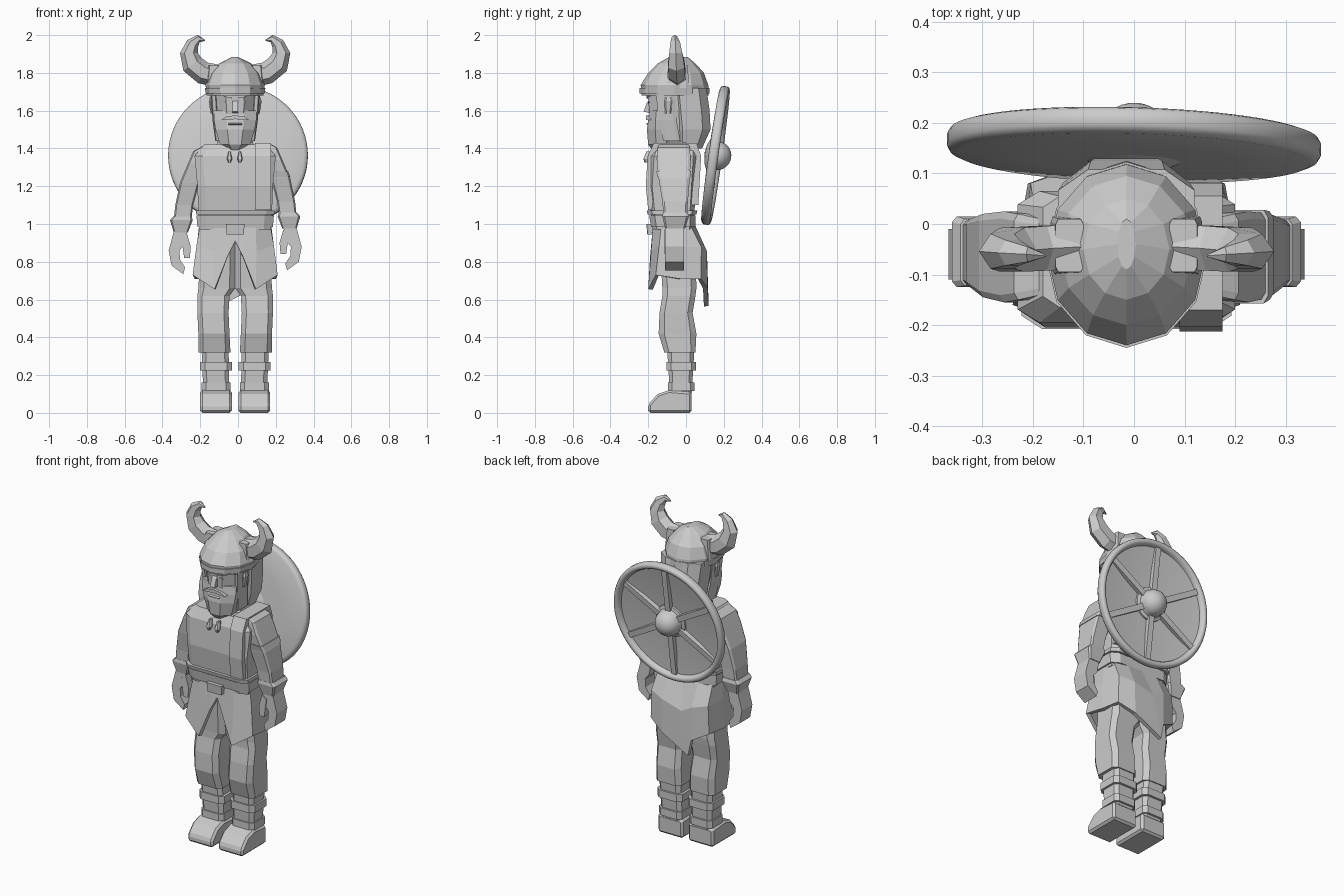
import bpy, bmesh, math
from mathutils import Vector, Matrix

cube = bpy.data.objects.get("Cube")
if cube:
    bpy.data.objects.remove(cube, do_unlink=True)

CX = -0.015  # centre line of the figure

stone = bpy.data.materials.new("plain grey")
stone.use_nodes = True
GREY = (0.6, 0.6, 0.6, 1)
stone.diffuse_color = GREY
stone.node_tree.nodes["Principled BSDF"].inputs["Base Color"].default_value = GREY


def finish(name, bm, smooth=False):
    bmesh.ops.recalc_face_normals(bm, faces=bm.faces)
    mesh = bpy.data.meshes.new(name)
    bm.to_mesh(mesh)
    bm.free()
    mesh.materials.append(stone)
    obj = bpy.data.objects.new(name, mesh)
    bpy.context.collection.objects.link(obj)
    if smooth:
        bpy.ops.object.select_all(action='DESELECT')
        obj.select_set(True)
        bpy.context.view_layer.objects.active = obj
        bpy.ops.object.shade_smooth_by_angle(angle=math.radians(50))
    return obj


def loft(name, rings, caps=True):
    """Skin a list of equally sized rings of points."""
    bm = bmesh.new()
    rows = [[bm.verts.new(p) for p in ring] for ring in rings]
    count = len(rows[0])
    for a, b in zip(rows, rows[1:]):
        for i in range(count):
            j = (i + 1) % count
            bm.faces.new((a[i], a[j], b[j], b[i]))
    if caps:
        bm.faces.new(rows[0])
        bm.faces.new(rows[-1])
    return finish(name, bm)


def stack(name, sections, side=1, cut=0.2, lift=0):
    """Loft of chamfered boxes; each section is z, x0, x1, y0, y1."""
    rings = []
    for z, x0, x1, y0, y1 in sections:
        cx, cy = (x1 - x0) * cut, (y1 - y0) * cut
        outline = [(x0 + cx, y0), (x1 - cx, y0), (x1, y0 + cy), (x1, y1 - cy),
                   (x1 - cx, y1), (x0 + cx, y1), (x0, y1 - cy), (x0, y0 + cy)]
        rings.append([(CX + side * x, y, z + lift) for x, y in outline])
    return loft(name, rings)


def centred(name, sections, cut=0.25):
    return stack(name, [(z, -x, x, y0, y1) for z, x, y0, y1 in sections], cut=cut)


def prism(name, profile, low, high, axis, side=1, lift=0):
    """Extrude a flat profile along x (profile in y,z) or y (profile in x,z)."""
    def place(p, d):
        x, y = (d, p[0]) if axis == "x" else (p[0], d)
        return (CX + side * x, y, p[1] + lift)
    return loft(name, [[place(p, d) for p in profile] for d in (low, high)])


def ellipse(z, rx, y0, y1, sides=12):
    angles = [math.tau * i / sides for i in range(sides)]
    return [(CX + rx * math.sin(a), (y0 + y1) / 2 - (y1 - y0) / 2 * math.cos(a), z)
            for a in angles]


# Legs, wraps and shoes
for side, label in ((-1, "right"), (1, "left")):
    shoe = prism(label + "_shoe", [(-.2, 0), (-.2, .045), (-.15, .1), (-.09, .12), (.03, .11), (.03, 0)],
                 .018, .185, "x", side)
    rounding = shoe.modifiers.new("worn edges", 'BEVEL')
    rounding.width = .012
    rounding.segments = 1
    stack(label + "_shin", [(.1, .03, .168, -.085, .03), (.34, .035, .178, -.1, .045)], side, .15)
    stack(label + "_trouser", [(.32, .025, .195, -.115, .05), (.42, .03, .195, -.145, .055),
                               (.53, .035, .2, -.14, .035), (.62, .03, .2, -.125, .05),
                               (.66, .0, .195, -.125, .055), (.9, 0, .18, -.14, .05)], side, .15)
    for z, grow in ((.225, .014), (.115, .006)):
        stack(label + "_leg_wrap", [(h, .032 - grow, .172 + grow, -.09 - grow, .038 + grow)
                                    for h in (z, z + .045)], side, .15)

# Skirt: half of the hem and waist, front centre to back centre
hem = [(0, -.18, .91), (.04, -.19, .83), (.11, -.2, .655), (.225, -.16, .73),
       (.215, -.03, .71), (.195, .08, .71), (.1, .115, .66), (-.08, .12, .565)]
waist = [(0, -.175), (.04, -.175), (.11, -.175), (.185, -.13),
         (.19, -.05), (.18, .02), (.1, .045), (0, .045)]


def wrap(half):
    other = [(-x, y, z) for x, y, z in half[-2:0:-1]]
    return [(CX + x, y, z) for x, y, z in half + other]


middle = [(h[0] * .4 + w[0] * .62, h[1] * .4 + w[1] * .6 + (.037 if h[1] > 0 else 0),
           h[2] * .4 + .594) for h, w in zip(hem, waist)]
skirt = loft("tunic_skirt", [wrap(hem), wrap(middle), wrap([(x, y, 1.0) for x, y in waist])],
             caps=False)
thick = skirt.modifiers.new("cloth thickness", 'SOLIDIFY')
thick.thickness = 0.025
thick.offset = -1

# Torso, belt and buckle
centred("torso", [(.97, .19, -.175, .04), (1.07, .195, -.19, .045), (1.2, .2, -.205, .055),
                  (1.36, .215, -.195, .065), (1.42, .165, -.165, .055)], cut=.1)
centred("belt", [(.985, .2, -.185, .05), (1.045, .205, -.195, .05)], cut=.12)
centred("chest_hem", [(1.05, .208, -.203, .055), (1.072, .208, -.208, .06)], cut=.1)
centred("buckle", [(.945, .045, -.205, -.17), (1.0, .05, -.21, -.17)], cut=.05)
centred("collar", [(1.38, .13, -.16, .05), (1.435, .09, -.13, .04)])
prism("shoulder_strap", [(-.2, 1.075), (-.213, 1.2), (-.203, 1.36), (-.17, 1.43), (.055, 1.43),
                         (.08, 1.36), (.065, 1.1), (.02, 1.1), (0, 1.38), (-.15, 1.38),
                         (-.18, 1.075)], .105, .19, "x")
for x in (-.03, .025):
    stack("collar_tassel", [(1.325, x - .006, x + .006, -.22, -.2),
                            (1.345, x - .014, x + .014, -.225, -.195),
                            (1.385, x - .005, x + .005, -.21, -.18)])

# Arms, cuffs and curled hands
for side, label, lift in ((-1, "right", 0), (1, "left", .02)):
    stack(label + "_arm", [(1.0, .235, .328, -.118, .005), (1.1, .222, .317, -.125, .01),
                           (1.22, .19, .292, -.145, .02), (1.32, .15, .25, -.155, .025),
                           (1.385, .13, .222, -.15, .02), (1.41, .12, .175, -.14, .01)],
          side, cut=.08, lift=lift)
    stack(label + "_cuff", [(.955, .25, .325, -.11, -.005), (1.02, .225, .345, -.125, .015),
                            (1.04, .23, .328, -.122, .01)], side, cut=.08, lift=lift)
    prism(label + "_hand", [(.255, .97), (.325, .96), (.352, .86), (.337, .78), (.275, .735),
                            (.265, .77), (.292, .81), (.295, .86), (.27, .89)],
          -.11, -.01, "y", side, lift)
    prism(label + "_thumb", [(.255, .95), (.285, .93), (.27, .82), (.24, .82), (.235, .88)],
          -.115, -.07, "y", side, lift)
stack("left_sleeve_edge", [(1.25, .185, .292, -.15, .025), (1.28, .175, .28, -.157, .028)], cut=.08)

# Head, hair and beard
centred("head", [(1.4, .07, -.13, .03), (1.5, .095, -.185, .04), (1.6, .113, -.195, .05),
                 (1.72, .125, -.205, .06)], cut=.3)
centred("hair", [(1.4, .085, -.05, .085), (1.5, .113, -.06, .13), (1.6, .125, -.07, .125),
                 (1.72, .135, -.08, .108)], cut=.22)
centred("beard", [(1.385, .035, -.175, -.08), (1.42, .08, -.2, -.06), (1.5, .104, -.207, -.06),
                  (1.55, .112, -.2, -.07), (1.6, .114, -.19, -.08)], cut=.3)
prism("nose", [(-.18, 1.68), (-.208, 1.64), (-.225, 1.595), (-.18, 1.585)], -.015, .015, "x")
prism("lower_lip", [(-.19, 1.54), (-.213, 1.53), (-.19, 1.515)], -.035, .035, "x")
for side, label in ((-1, "right"), (1, "left")):
    prism(label + "_moustache", [(0, 1.575), (.045, 1.57), (.075, 1.55), (.045, 1.552), (0, 1.555)],
          -.213, -.17, "y", side)
    prism(label + "_brow", [(.018, 1.665), (.06, 1.675), (.06, 1.69), (.018, 1.682)],
          -.209, -.17, "y", side)
    prism(label + "_eye", [(.025, 1.645), (.042, 1.638), (.055, 1.645), (.042, 1.651)],
          -.202, -.18, "y", side)
    stack(label + "_ear", [(1.585, .1, .13, -.11, -.08), (1.65, .1, .14, -.115, -.07),
                           (1.67, .1, .135, -.11, -.075)], side)
    stack(label + "_side_lock", [(1.44, .08, .105, -.12, -.03), (1.55, .09, .12, -.145, -.05),
                                 (1.7, .1, .13, -.16, -.06)], side)

# Helmet with brim, folded along its centre line
loft("helmet", [ellipse(1.68, .15, -.235, .12), ellipse(1.735, .157, -.24, .118),
                ellipse(1.8, .132, -.2, .095), ellipse(1.85, .085, -.15, .05),
                ellipse(1.883, .018, -.09, .01)])
loft("helmet_brim", [ellipse(1.69, .156, -.245, .125), ellipse(1.72, .16, -.245, .123)])

# Horns: tapering hexagonal tubes curling up and in
horn = [(.1, 1.785, .06), (.17, 1.8, .06), (.226, 1.845, .059), (.245, 1.905, .047),
        (.225, 1.955, .034), (.193, 1.982, .02), (.16, 1.972, .003)]
for side, label in ((-1, "right"), (1, "left")):
    rings = []
    for k, (x, z, r) in enumerate(horn):
        before, after = horn[max(k - 1, 0)], horn[min(k + 1, len(horn) - 1)]
        along = Vector((after[0] - before[0], 0, after[1] - before[1])).normalized()
        across = Vector((-along.z, 0, along.x))
        centre = Vector((x, -.045 - .003 * k, z))
        ring = [centre + across * r * math.cos(a) + Vector((0, r * .85 * math.sin(a), 0))
                for a in (math.tau * i / 6 for i in range(6))]
        rings.append([(CX + side * p.x, p.y, p.z) for p in ring])
    loft(label + "_horn", rings)
    stack(label + "_horn_socket", [(1.72, .105, .15, -.1, .015), (1.84, .085, .14, -.095, .01)],
          side, cut=.1)

# Shield on the back: flat smooth front, thick rim, hollow back, boss and spokes
PLACE = Matrix.Translation((0, .156, 1.363)) @ Matrix.Rotation(-.03, 4, 'Z') @ Matrix.Rotation(-.14, 4, 'X')


def lathe(name, profile, sides=64):
    bm = bmesh.new()
    verts = [bm.verts.new((r, y, 0)) for r, y in profile]
    edges = [bm.edges.new(pair) for pair in zip(verts, verts[1:])]
    bmesh.ops.spin(bm, geom=verts + edges, cent=(0, 0, 0), axis=(0, 1, 0),
                   angle=math.tau, steps=sides, use_merge=True)
    bmesh.ops.remove_doubles(bm, verts=bm.verts, dist=.0001)
    finish(name, bm, smooth=True).matrix_world = PLACE


lathe("shield_dish", [(0, -.034), (.2, -.032), (.35, -.026), (.364, -.02), (.37, -.01),
                      (.37, .012), (.364, .022), (.352, .026), (.34, .022), (.334, .012),
                      (.33, -.002), (.2, -.016), (0, -.02)])
dome = [(.076 * math.cos(a), .01 + .074 * math.sin(a)) for a in (math.pi / 2 * i / 8 for i in range(9))]
lathe("shield_boss", [(0, -.06), (.05, -.052), (.1, -.03), (.098, -.008), (.08, -.002)] + dome, 32)
for i in range(6):
    bm = bmesh.new()
    bmesh.ops.create_cube(bm, size=1, matrix=Matrix.Translation((0, -.006, .205))
                          @ Matrix.Diagonal((.034, .03, .28, 1)))
    finish("shield_spoke", bm).matrix_world = PLACE @ Matrix.Rotation(math.tau * i / 6, 4, 'Y')
